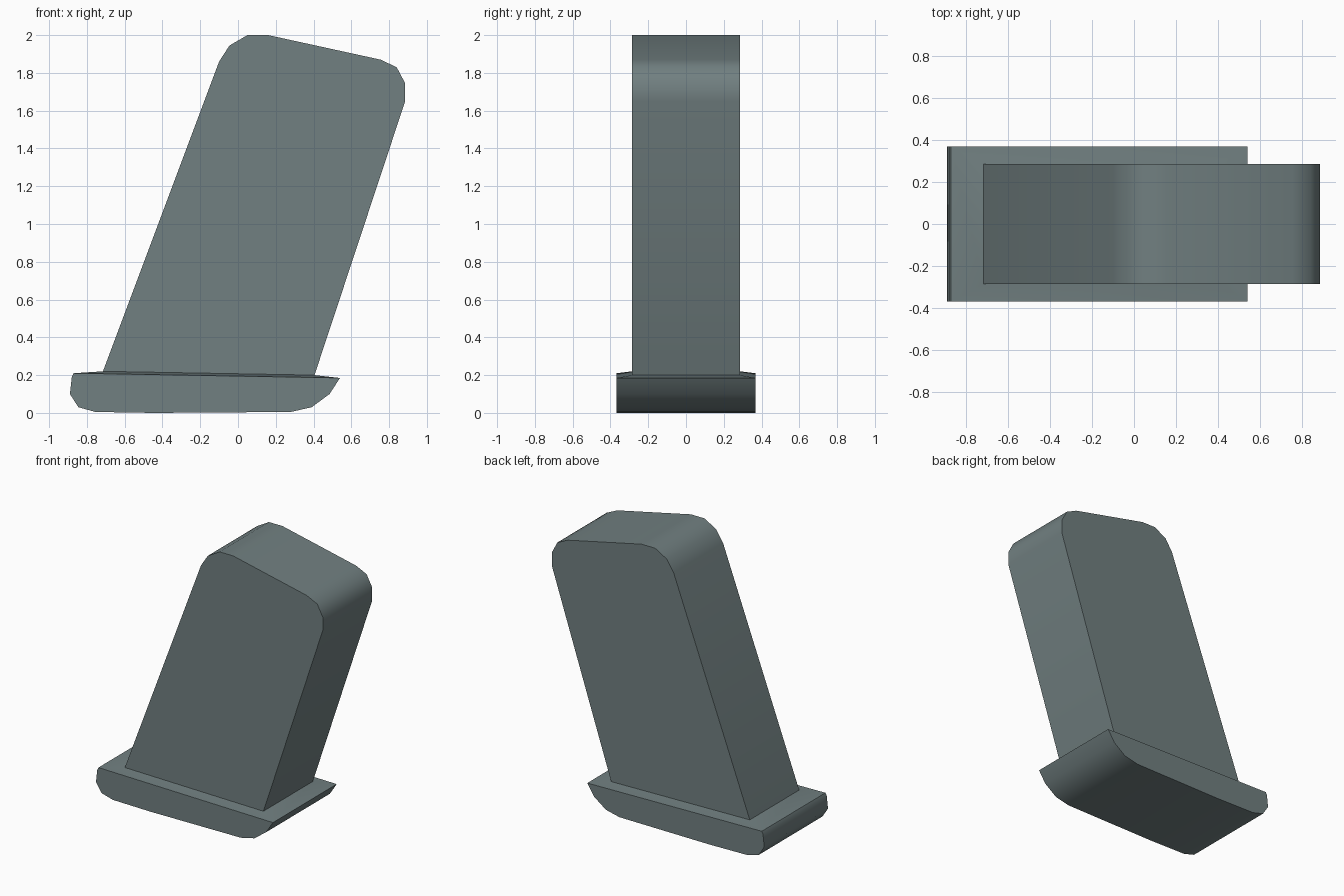
import bpy, bmesh, math

if "Cube" in bpy.data.objects:
    bpy.data.objects.remove(bpy.data.objects["Cube"])

grey = bpy.data.materials.new("slate_grey")
grey.diffuse_color = (0.165, 0.214, 0.218, 1)
grey.use_nodes = True
grey.node_tree.nodes["Principled BSDF"].inputs["Base Color"].default_value = grey.diffuse_color


def prism(bm, profile, half_depth):
    """Extrude an x/z profile along y; return front and back vertex loops."""
    front = [bm.verts.new((x, -half_depth, z)) for x, z in profile]
    back = [bm.verts.new((x, half_depth, z)) for x, z in profile]
    bm.faces.new(front)
    bm.faces.new(back[::-1])
    n = len(profile)
    sides = []
    for i in range(n):
        j = (i + 1) % n
        sides.append(bm.faces.new((front[i], back[i], back[j], front[j])))
    return sides


def finish(bm, name):
    bmesh.ops.recalc_face_normals(bm, faces=bm.faces)
    mesh = bpy.data.meshes.new(name)
    bm.to_mesh(mesh)
    bm.free()
    mesh.materials.append(grey)
    obj = bpy.data.objects.new(name, mesh)
    bpy.context.collection.objects.link(obj)
    bpy.ops.object.select_all(action='DESELECT')
    obj.select_set(True)
    bpy.context.view_layer.objects.active = obj
    bpy.ops.object.shade_smooth_by_angle(angle=math.radians(46))


# Leaning slab with rounded top corners
bm = bmesh.new()
prism(bm, [(-0.715, 0.22), (0.405, 0.20), (0.885, 1.65), (0.885, 1.745),
           (0.84, 1.83), (0.755, 1.87), (0.16, 2.0), (0.05, 2.0),
           (-0.045, 1.945), (-0.10, 1.86)], 0.285)
finish(bm, "leaning_slab")

# Foot with rounded underside; its top rises slightly to the slab
bm = bmesh.new()
sides = prism(bm, [(-0.87, 0.21), (-0.88, 0.19), (-0.89, 0.10), (-0.845, 0.03),
                   (-0.755, 0.005), (-0.45, 0.0), (0.28, 0.005), (0.39, 0.03),
                   (0.485, 0.10), (0.54, 0.185)], 0.368)
top = sides[-1]
bmesh.ops.inset_individual(bm, faces=[top], thickness=0.05)
for v in top.verts:
    left = v.co.x < 0
    v.co = (-0.715 if left else 0.405,
            math.copysign(0.285, v.co.y), 0.22 if left else 0.20)
bmesh.ops.delete(bm, geom=[top], context='FACES_ONLY')
finish(bm, "foot")
